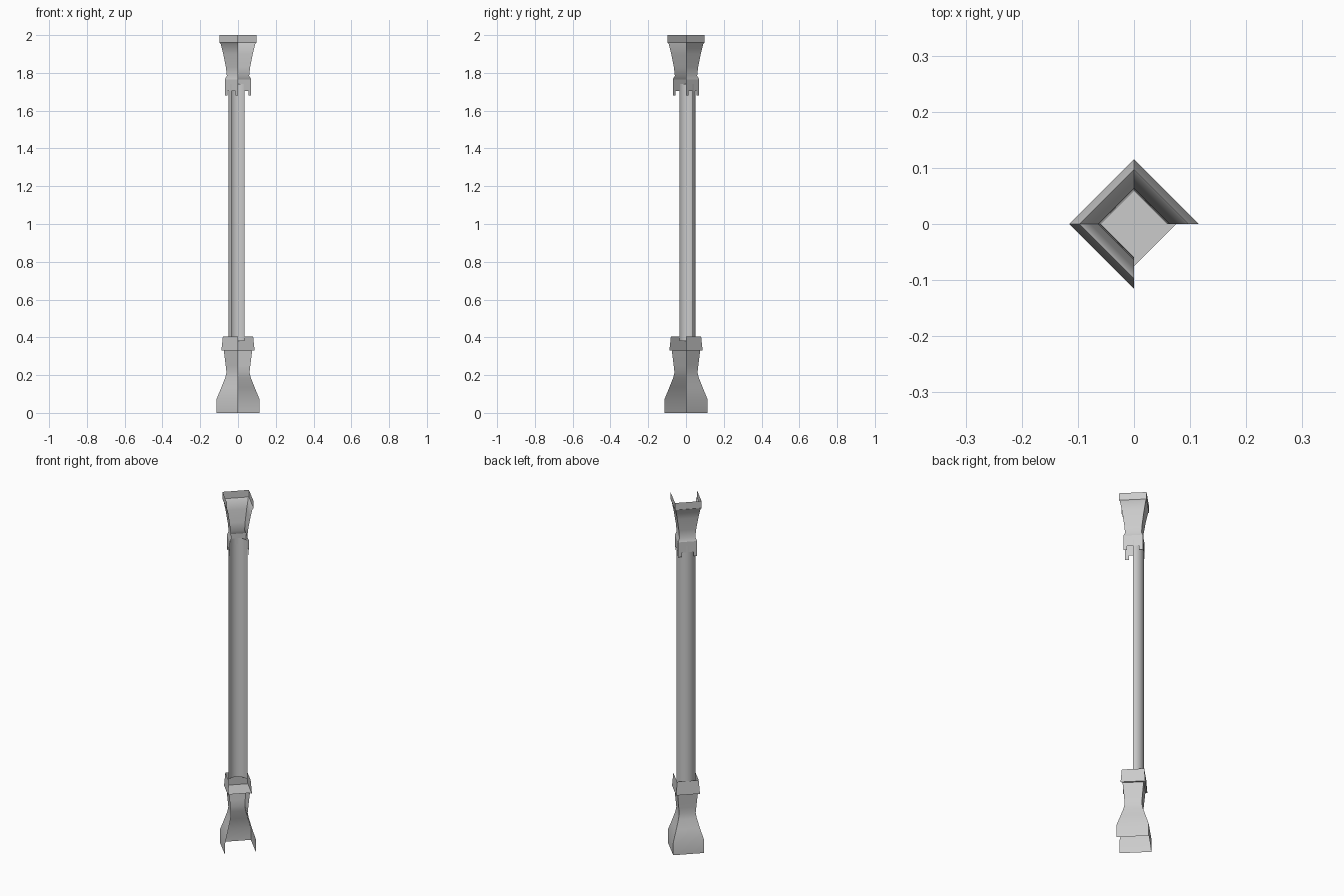
import bpy
import bmesh
import math
from math import cos, sin, pi, radians
from mathutils import Vector

if "Cube" in bpy.data.objects:
    bpy.data.objects.remove(bpy.data.objects["Cube"], do_unlink=True)

stone = bpy.data.materials.new("grey_stone")
stone.use_nodes = True
stone.diffuse_color = (0.6, 0.6, 0.6, 1)
stone.node_tree.nodes["Principled BSDF"].inputs["Base Color"].default_value = (0.6, 0.6, 0.6, 1)

# Plan: three sides of a diamond, open toward +x -y
CORNERS = [Vector(c) for c in ((0, -1, 0), (-1, 0, 0), (0, 1, 0), (1, 0, 0))]


def finish(name, bm):
    bmesh.ops.remove_doubles(bm, verts=bm.verts, dist=0.0002)
    mesh = bpy.data.meshes.new(name)
    bm.to_mesh(mesh)
    bm.free()
    mesh.materials.append(stone)
    ob = bpy.data.objects.new(name, mesh)
    bpy.context.collection.objects.link(ob)
    bpy.ops.object.select_all(action="DESELECT")
    ob.select_set(True)
    bpy.context.view_layer.objects.active = ob
    bpy.ops.object.shade_smooth_by_angle(angle=radians(40))
    return ob


def quad(bm, points):
    bm.faces.new([bm.verts.new(p) for p in points])


def strip(bm, a, b, low, high):
    """One wall strip from direction a to b between two (radius, z) points."""
    def at(d, p):
        return d * p[0] + Vector((0, 0, p[1]))
    quad(bm, (at(b, low), at(a, low), at(a, high), at(b, high)))


def three_walls(name, profile):
    bm = bmesh.new()
    for a, b in zip(CORNERS, CORNERS[1:]):
        for low, high in zip(profile, profile[1:]):
            strip(bm, a, b, low, high)
    return finish(name, bm)


# Flared foot, its collar and the floor inside the collar
three_walls("base", [(0.115, 0), (0.115, 0.07), (0.088, 0.135), (0.068, 0.185),
                     (0.061, 0.215), (0.065, 0.25), (0.075, 0.33)])
three_walls("base_collar", [(0.075, 0.33), (0.088, 0.33), (0.08, 0.405)])

bm = bmesh.new()
quad(bm, [c * 0.075 + Vector((0, 0, 0.331)) for c in reversed(CORNERS)])
finish("base_floor", bm)

# Half-round hollow shaft
bm = bmesh.new()
R, STEPS = 0.05, 16
ring = [Vector((R * cos(t), R * sin(t), 0))
        for t in (pi / 4 + pi * i / STEPS for i in range(STEPS + 1))]
for p, q in zip(ring, ring[1:]):
    bottom, top = Vector((0, 0, 0.38)), Vector((0, 0, 1.74))
    quad(bm, (p + bottom, q + bottom, q + top, p + top))
finish("shaft", bm)

# Flared capital
three_walls("capital", [(0.07, 1.765), (0.059, 1.785), (0.064, 1.83), (0.078, 1.9),
                        (0.092, 1.955), (0.098, 1.96), (0.098, 2.0)])

# Collar under the capital with teeth at the ends of each wall
bm = bmesh.new()
for a, b in zip(CORNERS, CORNERS[1:]):
    for start, end, toothed in ((0, 0.2, True), (0.2, 0.8, False), (0.8, 1, True)):
        p, q = a.lerp(b, start), a.lerp(b, end)
        strip(bm, p, q, (0.07, 1.705), (0.07, 1.765))
        if toothed:
            strip(bm, p, q, (0.07, 1.68), (0.07, 1.705))
finish("capital_collar", bm)
